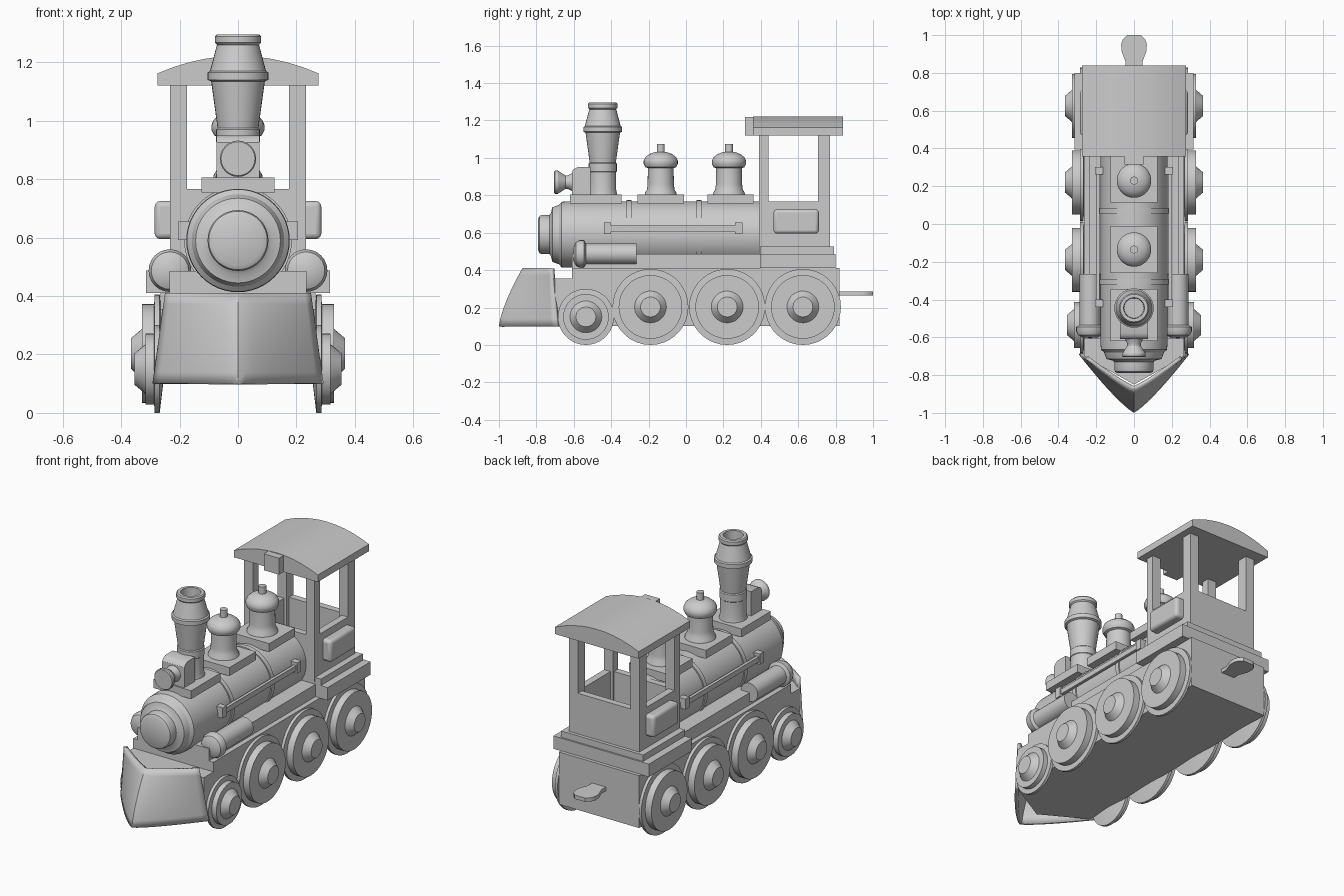
import bpy
import bmesh
import math
from mathutils import Vector

if "Cube" in bpy.data.objects:
    bpy.data.objects.remove(bpy.data.objects["Cube"], do_unlink=True)

grey = bpy.data.materials.new("plain_grey")
grey.use_nodes = True
colour = (0.6, 0.6, 0.6, 1)
grey.diffuse_color = colour
grey.node_tree.nodes["Principled BSDF"].inputs["Base Color"].default_value = colour
parts = []


def finish(name, bm, fix=True):
    if fix:
        bmesh.ops.remove_doubles(bm, verts=bm.verts, dist=1e-5)
        bmesh.ops.recalc_face_normals(bm, faces=bm.faces)
    mesh = bpy.data.meshes.new(name)
    bm.to_mesh(mesh)
    bm.free()
    mesh.materials.append(grey)
    ob = bpy.data.objects.new(name, mesh)
    bpy.context.collection.objects.link(ob)
    parts.append(ob)
    return ob


def place(a, b, h, axis):
    return {"x": (h, a, b), "y": (a, h, b), "z": (a, b, h)}[axis]


def prism(name, outline, axis, low, high):
    """Flat outline extruded along an axis."""
    bm = bmesh.new()
    ends = [[bm.verts.new(place(a, b, h, axis)) for a, b in outline] for h in (low, high)]
    bm.faces.new(ends[0])
    bm.faces.new(ends[1])
    n = len(outline)
    for i in range(n):
        j = (i + 1) % n
        bm.faces.new((ends[0][i], ends[0][j], ends[1][j], ends[1][i]))
    return finish(name, bm)


def box(name, x, y, z):
    return prism(name, [(x[0], y[0]), (x[1], y[0]), (x[1], y[1]), (x[0], y[1])], "z", *z)


def lathe(name, profile, axis="z", at=(0, 0, 0), sides=32):
    """Profile of (radius, height) pairs turned about an axis."""
    bm = bmesh.new()
    rings = []
    for r, h in profile:
        ring = []
        for k in range(sides):
            t = math.tau * k / sides
            p = place(r * math.cos(t), r * math.sin(t), h, axis)
            ring.append(bm.verts.new(Vector(p) + Vector(at)))
        rings.append(ring)
    for low, high in zip(rings, rings[1:]):
        for k in range(sides):
            m = (k + 1) % sides
            bm.faces.new((low[k], low[m], high[m], high[k]))
    return finish(name, bm)


def bevel(ob, width, segments=3):
    mod = ob.modifiers.new("Bevel", "BEVEL")
    mod.width = width
    mod.segments = segments


# Chassis with a pointed front, and the raised bed under the boiler
prism("chassis", [(-.265, .82), (-.265, -.70), (0, -.85), (.265, -.70), (.265, .82)],
      "z", .1, .355)
box("upper_chassis", (-.265, .265), (-.61, .82), (.34, .412))
box("running_board", (-.235, .235), (-.61, .4), (.41, .485))

# Plough: a curved V-shaped sheet leaning back
bm = bmesh.new()
rows = []
for j in range(9):
    t = j / 8
    back, tip = -.69 - .03 * t, -1 + .125 * t ** 1.4
    row = []
    for i in range(25):
        s = i / 12 - 1
        y = back + (tip - back) * (1 - abs(s) ** 1.2)
        row.append(bm.verts.new((s * (.293 - .043 * t), y, .1 + .31 * t)))
    rows.append(row)
for low, high in zip(rows, rows[1:]):
    for i in range(24):
        bm.faces.new((low[i], low[i + 1], high[i + 1], high[i]))
plough = finish("plough", bm, fix=False)
shell = plough.modifiers.new("Thickness", "SOLIDIFY")
shell.thickness = .02
shell.offset = -1

# Boiler with its rounded front door and two bands
lathe("boiler", [(0, -.79), (.085, -.79), (.1, -.782), (.104, -.77), (.104, -.73),
                 (.115, -.722), (.145, -.715), (.152, -.70), (.158, -.68), (.175, -.665),
                 (.177, -.64), (.177, .42), (0, .42)], "y", (0, 0, .59), 48)
for y in (-.305, .07):
    lathe("boiler_band", [(.17, y - .014), (.184, y - .014), (.184, y + .014), (.17, y + .014)],
          "y", (0, 0, .59), 48)

# Saddle plates on the boiler
for low, high in ((-.62, -.345), (-.26, -.01), (.115, .36)):
    box("saddle_plate", (-.125, .125), (low, high), (.755, .805))

# Chimney with an open bore
lathe("chimney", [(0, .8), (.078, .8), (.072, .83), (.072, .925), (.075, .928), (.075, .97),
                  (.07, .975), (.072, .99), (.092, 1.135), (.104, 1.14), (.104, 1.165),
                  (.096, 1.17), (.072, 1.26), (.079, 1.267), (.079, 1.288), (.073, 1.295),
                  (.055, 1.295), (.052, 1.2), (0, 1.2)], at=(0, -.445, 0))

# Two domes with knobs
for y in (-.135, .23):
    lathe("dome", [(0, .8), (.086, .8), (.083, .815), (.074, .83), (.07, .86), (.069, .945),
                   (.082, .95), (.091, .968), (.091, .985), (.083, 1.003), (.062, 1.02),
                   (.035, 1.03), (.021, 1.032), (.021, 1.075), (0, 1.075)], at=(0, y, 0))

# Headlamp
prism("lamp_bracket", [(-.51, .8), (-.61, .8), (-.61, .925), (-.6, .94), (-.58, .95),
                       (-.51, .95)], "x", -.073, .073)
lathe("headlamp", [(0, -.705), (.058, -.705), (.062, -.7), (.062, -.685), (.036, -.645),
                   (.036, -.632), (.05, -.605), (0, -.605)], "y", (0, 0, .87), 24)

# Wheels: flange, tread and tapered hub, listed as (y, flange radius, tread radius, hub face x)
for y, flange, tread, face in ((-.535, .15, .122, .355), (-.19, .203, .17, .366),
                               (.22, .203, .17, .366), (.625, .203, .17, .366)):
    for side, label in ((1, "left"), (-1, "right")):
        rim = face - .038
        profile = [(0, .25), (flange, .268), (flange, .285), (tread, .287), (tread, rim),
                   (.085, rim), (.053, face), (0, face)]
        lathe(label + "_wheel", [(r, h * side) for r, h in profile], "x", (0, y, flange), 36)

for side, label in ((1, "left"), (-1, "right")):
    def span(a, b):
        return tuple(sorted((a * side, b * side)))

    # Steam cylinders with a bulging cap
    lathe(label + "_cylinder", [(0, -.603), (.04, -.6), (.064, -.588), (.073, -.568),
                                (.073, -.545), (.055, -.535), (.055, -.265), (0, -.265)],
          "y", (.233 * side, 0, .487), 24)
    # Handrail on two brackets
    box(label + "_handrail", span(.182, .2), (-.43, .29), (.607, .638))
    for y in (-.42, .282):
        box(label + "_rail_bracket", span(.16, .206), (y - .019, y + .019), (.592, .655))
    # Cab side: posts, wall and window panel
    for y in ((.39, .44), (.705, .77)):
        box(label + "_cab_post", span(.174, .232), y, (.5, 1.13))
    box(label + "_cab_wall", span(.19, .232), (.42, .74), (.5, .767))
    panel = box(label + "_window_panel", span(.21, .285), (.468, .71), (.595, .725))
    bevel(panel, .018)

# Cab floor, end walls and roof
box("cab_ledge", (-.315, .315), (.395, .8), (.41, .487))
box("cab_sill", (-.27, .27), (.395, .79), (.48, .525))
box("cab_front_wall", (-.2, .2), (.39, .43), (.5, .767))
box("cab_back_wall", (-.2, .2), (.73, .77), (.5, .767))
arch = [(.276 * k / 5, 1.222 - .06 * (k / 5) ** 2) for k in range(5, -6, -1)]
prism("cab_roof", [(-.276, 1.12), (.276, 1.12)] + arch, "y", .358, .84)
box("roof_front_block", (-.05, .05), (.315, .37), (1.12, 1.218))

# Rear coupling tongue
half = [(.045, .8), (.045, .86), (.066, .915), (.068, .95), (.06, .975), (.035, 1.0)]
prism("coupling", half + [(-x, y) for x, y in reversed(half)], "z", .263, .286)

# Smooth the round surfaces and keep edges sharp
bpy.ops.object.select_all(action="DESELECT")
for ob in parts:
    ob.select_set(True)
bpy.context.view_layer.objects.active = parts[0]
bpy.ops.object.shade_smooth_by_angle(angle=math.radians(30))
